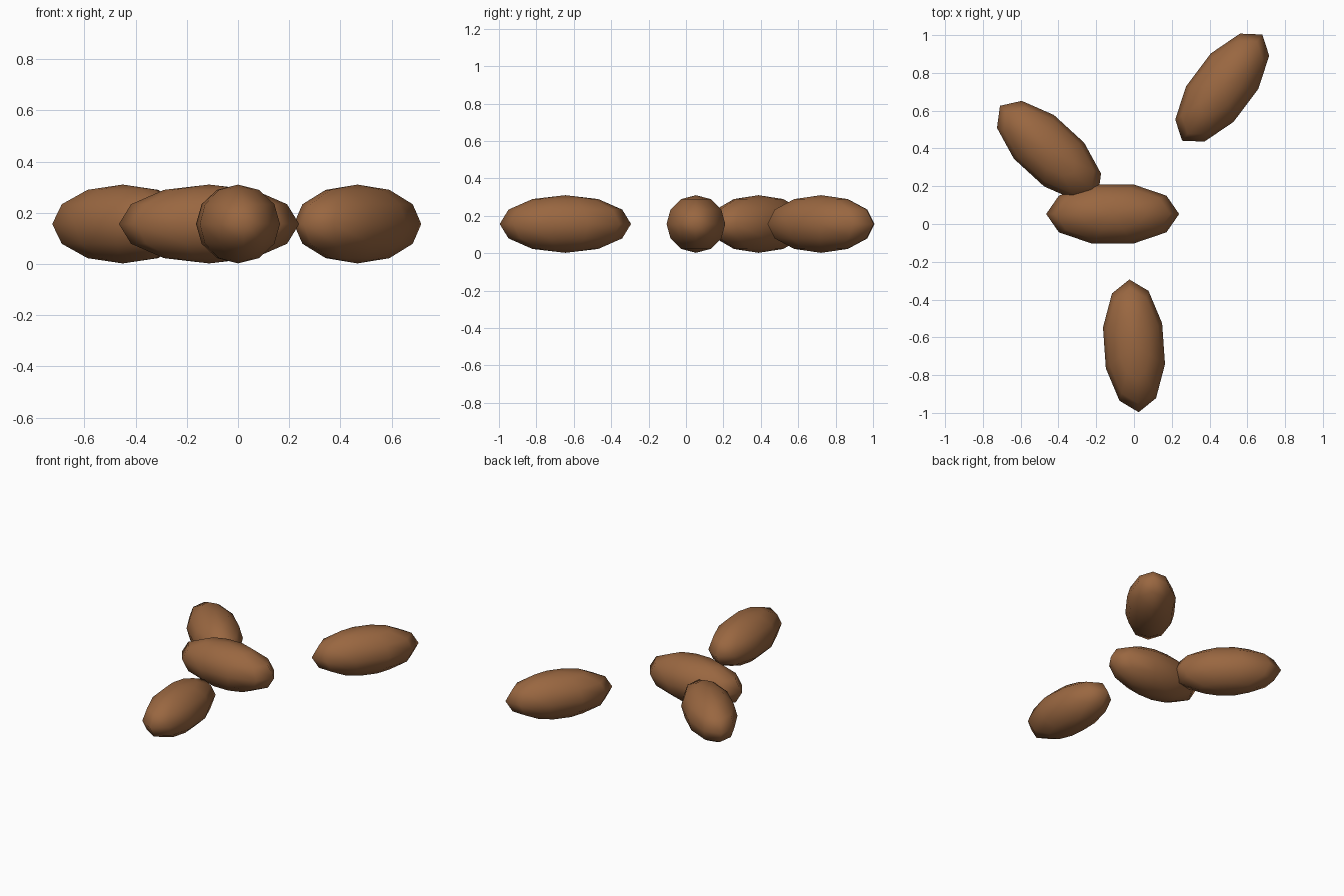
import bpy
import math

cube = bpy.data.objects.get("Cube")
if cube:
    bpy.data.objects.remove(cube, do_unlink=True)

# One warm brown for every bean
brown = bpy.data.materials.new("bean_brown")
brown.use_nodes = True
colour = (0.32, 0.135, 0.052, 1.0)
brown.diffuse_color = colour
bsdf = brown.node_tree.nodes["Principled BSDF"]
bsdf.inputs["Base Color"].default_value = colour
bsdf.inputs["Roughness"].default_value = 0.8

HALF_LENGTH, HALF_WIDTH, HALF_HEIGHT = 0.352, 0.165, 0.154


def add_bean(name, x, y, angle):
    """Low-poly ellipsoid lying flat, its long axis turned by angle."""
    bpy.ops.mesh.primitive_uv_sphere_add(segments=10, ring_count=6, radius=1)
    bean = bpy.context.object
    bean.name = name
    # bring an equator vertex onto the long axis before stretching
    first = max(bean.data.vertices, key=lambda v: round(v.co.x, 4) - abs(v.co.z))
    turn = math.atan2(first.co.y, first.co.x)
    for v in bean.data.vertices:
        px, py = v.co.x, v.co.y
        v.co.x = (px * math.cos(turn) + py * math.sin(turn)) * HALF_LENGTH
        v.co.y = (py * math.cos(turn) - px * math.sin(turn)) * HALF_WIDTH
        v.co.z *= HALF_HEIGHT
    bean.location = (x, y, HALF_HEIGHT + 0.002)
    bean.rotation_euler.z = math.radians(angle)
    bean.data.materials.append(brown)
    bpy.ops.object.shade_smooth()


# Four scattered beans
add_bean("middle_bean", -0.113, 0.053, 0)
add_bean("front_bean", 0.0, -0.645, 94)
add_bean("back_left_bean", 0.467, 0.722, 53)
add_bean("back_right_bean", -0.45, 0.388, 137.5)
